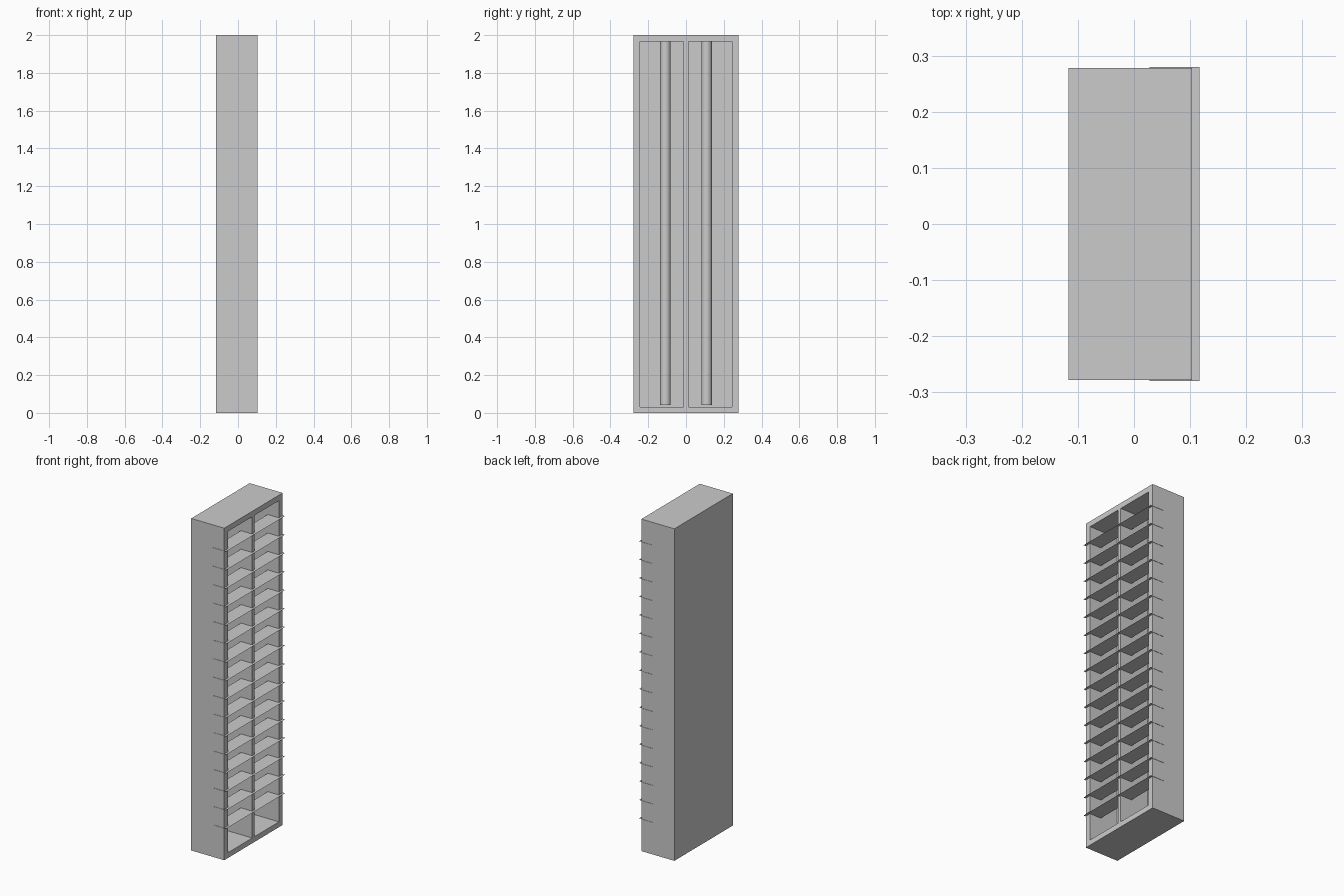
import bpy
import math

if "Cube" in bpy.data.objects:
    bpy.data.objects.remove(bpy.data.objects["Cube"])

X_BACK, X_FRONT = -0.117, 0.103
HEIGHT = 2.0


def box(name, x, y, z):
    """Box from (min, max) pairs on each axis."""
    bpy.ops.mesh.primitive_cube_add(size=1)
    ob = bpy.context.object
    ob.name = name
    for v in ob.data.vertices:
        for i, (lo, hi) in enumerate((x, y, z)):
            v.co[i] = lo if v.co[i] < 0 else hi
    return ob


# Housing with two open bays facing +x
housing = box("housing", (X_BACK, X_FRONT), (-0.278, 0.278), (0, HEIGHT))
for side in (-1, 1):
    ys = sorted((side * 0.012, side * 0.243))
    cutter = box("bay_cutter", (X_BACK + 0.033, 0.2), ys, (0.032, 1.967))
    mod = housing.modifiers.new("bay", 'BOOLEAN')
    mod.operation = 'DIFFERENCE'
    mod.solver = 'EXACT'
    mod.object = cutter
    bpy.context.view_layer.objects.active = housing
    bpy.ops.object.modifier_apply(modifier=mod.name)
    bpy.data.objects.remove(cutter, do_unlink=True)

# Upright round tubes, one in each bay
for side, label in ((-1, "left"), (1, "right")):
    z0, z1 = 0.042, 1.967
    bpy.ops.mesh.primitive_cylinder_add(
        vertices=32, radius=0.028, depth=z1 - z0,
        location=(-0.04, side * 0.109, (z0 + z1) / 2))
    bpy.context.object.name = label + "_tube"
    bpy.ops.object.shade_smooth_by_angle(angle=math.radians(40))

# Paper-thin louvre fins, passing through the walls and divider
mesh = bpy.data.meshes.new("louvre_fins")
a, b, w = 0.028, 0.117, 0.28
mesh.from_pydata([(a, -w, 0), (b, -w, 0), (b, w, 0), (a, w, 0)], [], [(0, 1, 2, 3)])
fins = bpy.data.objects.new("louvre_fins", mesh)
bpy.context.collection.objects.link(fins)
fins.location.z = 0.194
arr = fins.modifiers.new("repeat", 'ARRAY')
arr.count = 16
arr.use_relative_offset = False
arr.use_constant_offset = True
arr.constant_offset_displace = (0, 0, 0.1113)
